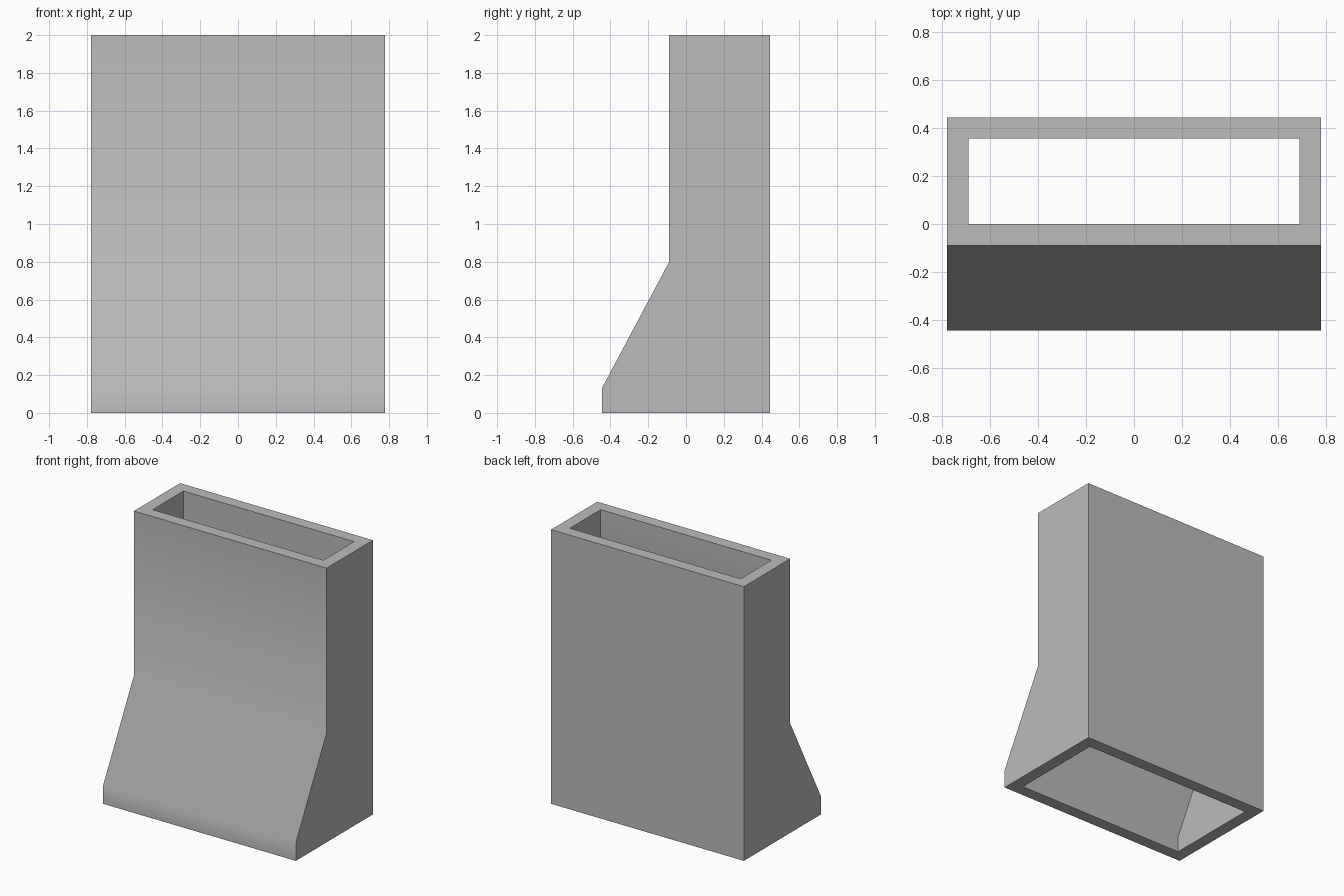
import bpy
import bmesh

cube = bpy.data.objects.get("Cube")
if cube:
    bpy.data.objects.remove(cube, do_unlink=True)

HALF_WIDTH, BACK, WALL = 0.778, 0.444, 0.089

# Front edge of each level as (y, z), for the outer skin and the inner channel
outer_front = [(-0.444, 0.0), (-0.444, 0.133), (-0.089, 0.8), (-0.089, 2.0)]
inner_front = [(-0.355, 0.0), (-0.355, 0.111), (0.0, 0.778), (0.0, 2.0)]

grey = bpy.data.materials.new("Plain grey")
grey.use_nodes = True
colour = (0.5, 0.5, 0.5, 1.0)
grey.diffuse_color = colour
grey.node_tree.nodes["Principled BSDF"].inputs["Base Color"].default_value = colour

bm = bmesh.new()


def make_rings(front, half_width, back):
    """One rectangular ring of vertices per level."""
    return [[bm.verts.new(p) for p in (
        (-half_width, y, z), (half_width, y, z),
        (half_width, back, z), (-half_width, back, z))] for y, z in front]


def bridge(a, b, sides=range(4)):
    """Join two rings with quads."""
    for i in sides:
        j = (i + 1) % 4
        bm.faces.new((a[i], a[j], b[j], b[i]))


def skin(rings):
    """Stepped front, single back panel and single-piece side panels."""
    for low, high in zip(rings, rings[1:]):
        bridge(low, high, [0])
    bridge(rings[0], rings[-1], [2])
    for front, back in ((0, 3), (1, 2)):
        bm.faces.new([r[front] for r in rings] + [rings[-1][back], rings[0][back]])


# Outer skin, inner channel and the two open rims
outer = make_rings(outer_front, HALF_WIDTH, BACK)
inner = make_rings(inner_front, HALF_WIDTH - WALL, BACK - WALL)
skin(outer)
skin(inner)
bridge(outer[0], inner[0])
bridge(outer[-1], inner[-1])

# Merge away unused vertices and face everything outward
bmesh.ops.delete(bm, geom=[v for v in bm.verts if not v.link_faces], context='VERTS')
bmesh.ops.recalc_face_normals(bm, faces=bm.faces)

mesh = bpy.data.meshes.new("duct_transition")
bm.to_mesh(mesh)
bm.free()
mesh.materials.append(grey)
duct = bpy.data.objects.new("duct_transition", mesh)
bpy.context.collection.objects.link(duct)

# Smooth the gentle front bends, keep the corners crisp
bpy.ops.object.select_all(action='DESELECT')
duct.select_set(True)
bpy.context.view_layer.objects.active = duct
bpy.ops.object.shade_smooth_by_angle(angle=0.56)
